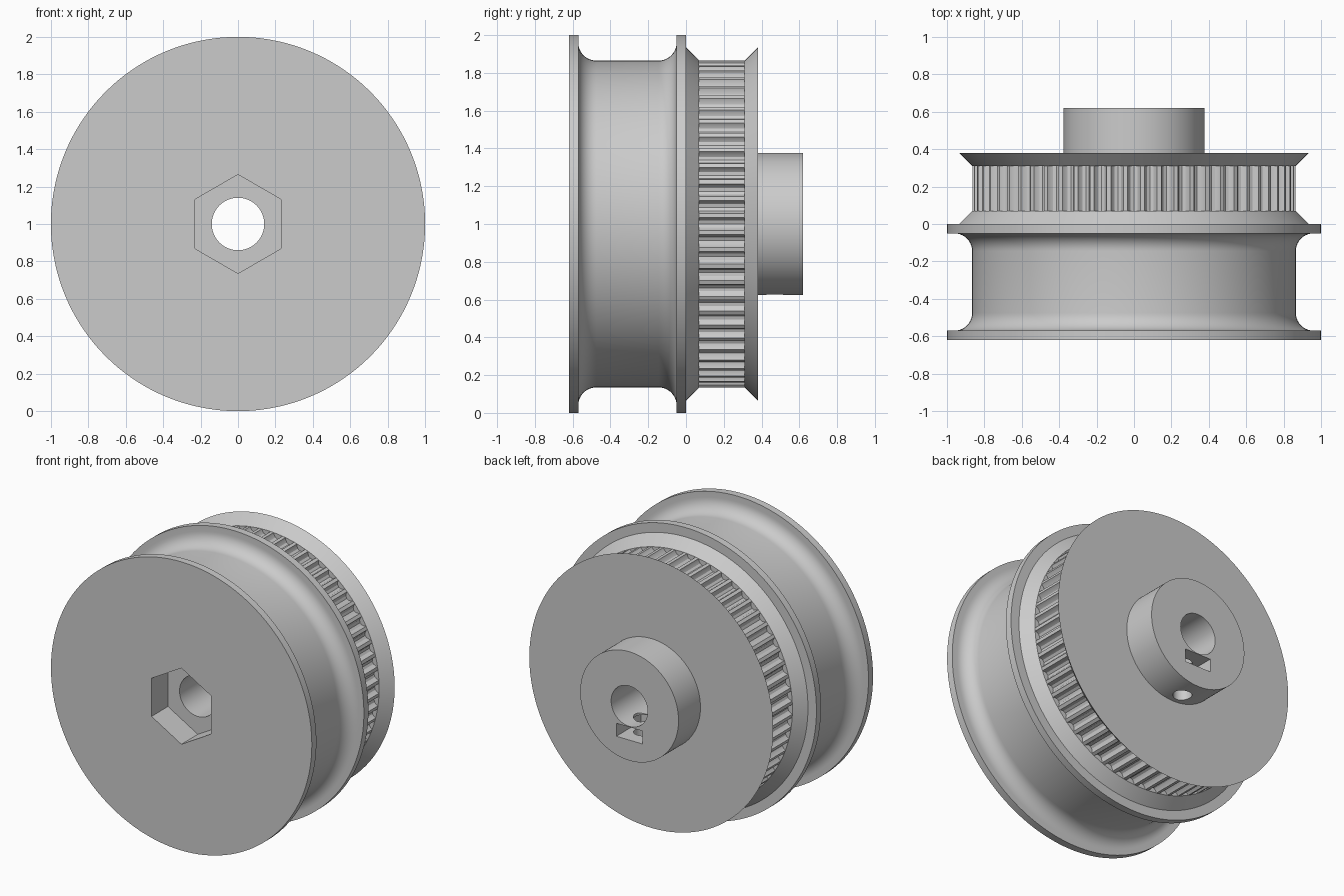
import bpy, bmesh
from math import sin, cos, pi, radians
from mathutils import Matrix

if "Cube" in bpy.data.objects:
    bpy.data.objects.remove(bpy.data.objects["Cube"])

SEGMENTS = 144
TEETH = 60
RIM, ROOT, BORE, HUB = 0.865, 0.83, 0.14, 0.377
FRONT, BACK = -0.62, 0.62
BELT = (0.07, 0.31)

grey = bpy.data.materials.new("light grey")
grey.use_nodes = True
colour = (0.6, 0.6, 0.6, 1)
grey.diffuse_color = colour
grey.node_tree.nodes["Principled BSDF"].inputs["Base Color"].default_value = colour


def polar(r, a, y):
    return (r * cos(a), y, 1 + r * sin(a))


def finish(bm, name):
    mesh = bpy.data.meshes.new(name)
    bm.to_mesh(mesh)
    bm.free()
    obj = bpy.data.objects.new(name, mesh)
    bpy.context.collection.objects.link(obj)
    mesh.materials.append(grey)
    return obj


def select(obj):
    bpy.ops.object.select_all(action="DESELECT")
    obj.select_set(True)
    bpy.context.view_layer.objects.active = obj


def lathe(profile, name):
    """Spin a closed (y, radius) profile around the axle."""
    bm = bmesh.new()
    rings = [[bm.verts.new(polar(r, 2 * pi * i / SEGMENTS, y)) for y, r in profile]
             for i in range(SEGMENTS)]
    n = len(profile)
    for i in range(SEGMENTS):
        a, b = rings[i], rings[(i + 1) % SEGMENTS]
        for j in range(n):
            k = (j + 1) % n
            bm.faces.new((a[j], a[k], b[k], b[j]))
    bmesh.ops.recalc_face_normals(bm, faces=bm.faces)
    return finish(bm, name)


def cut(obj, cutter):
    mod = obj.modifiers.new("cut", "BOOLEAN")
    mod.operation = "DIFFERENCE"
    mod.solver = "EXACT"
    mod.object = cutter
    cutter.hide_render = True
    select(obj)
    bpy.ops.object.modifier_apply(modifier=mod.name)
    bpy.data.objects.remove(cutter)


def prism(name, sides, radius, depth, matrix):
    bm = bmesh.new()
    bmesh.ops.create_cone(bm, cap_ends=True, segments=sides, radius1=radius,
                          radius2=radius, depth=depth, matrix=matrix)
    return finish(bm, name)


def box(name, size, centre):
    bm = bmesh.new()
    bmesh.ops.create_cube(bm, size=1,
                          matrix=Matrix.Translation(centre) @ Matrix.Diagonal((*size, 1)))
    return finish(bm, name)


# Spool groove with rounded corners between the two wide flanges
fillet, steps = 0.095, 10
left, right = -0.57, -0.05
groove = []
for i in range(steps + 1):
    a = pi / 2 * i / steps
    groove.append((left + fillet * (1 - cos(a)), RIM + fillet * (1 - sin(a))))
groove += [(left + right - y, r) for y, r in reversed(groove)]

# Wheel body: spool, belt channel, hub and bore in one profile
profile = [(FRONT, BORE), (FRONT, 1), (left, 1)] + groove + [
    (right, 1), (0, 1), (0, 0.935),
    (BELT[0], RIM), (BELT[0], 0.815), (BELT[1], 0.815), (BELT[1], RIM),
    (0.38, 0.935), (0.38, HUB), (BACK, HUB), (BACK, BORE)]
body = lathe(profile, "pulley_body")

# Hexagonal pocket in the front
turn = Matrix.Rotation(radians(90), 4, "X")
pocket = 0.18
cut(body, prism("hex_cutter", 6, 0.264, 2 * pocket,
                Matrix.Translation((0, FRONT, 1)) @ turn))

# Nut slot in the hub, and the screw hole that crosses it
cut(body, box("slot_cutter", (0.2, 0.54, 0.09), (0, BACK, 0.81)))
cut(body, prism("screw_cutter", 32, 0.06, 0.5, Matrix.Translation((0, 0.47, 0.75))))

# Toothed belt track with rounded grooves
pitch = 2 * pi / TEETH
tooth = [(-0.034, RIM), (-0.029, 0.85), (-0.018, 0.836), (0, ROOT),
         (0.018, 0.836), (0.029, 0.85), (0.034, RIM)]
outline = [(pi / 2 + t * pitch + w / RIM, r) for t in range(TEETH) for w, r in tooth]
bm = bmesh.new()
pairs = [[bm.verts.new(polar(r, a, y)) for y in BELT] for a, r in outline]
for i, a in enumerate(pairs):
    b = pairs[(i + 1) % len(pairs)]
    bm.faces.new((a[0], a[1], b[1], b[0]))
teeth = finish(bm, "belt_teeth")

# Smooth round surfaces, keep the edges crisp
for obj in (body, teeth):
    select(obj)
    bpy.ops.object.shade_smooth_by_angle(angle=radians(30))
